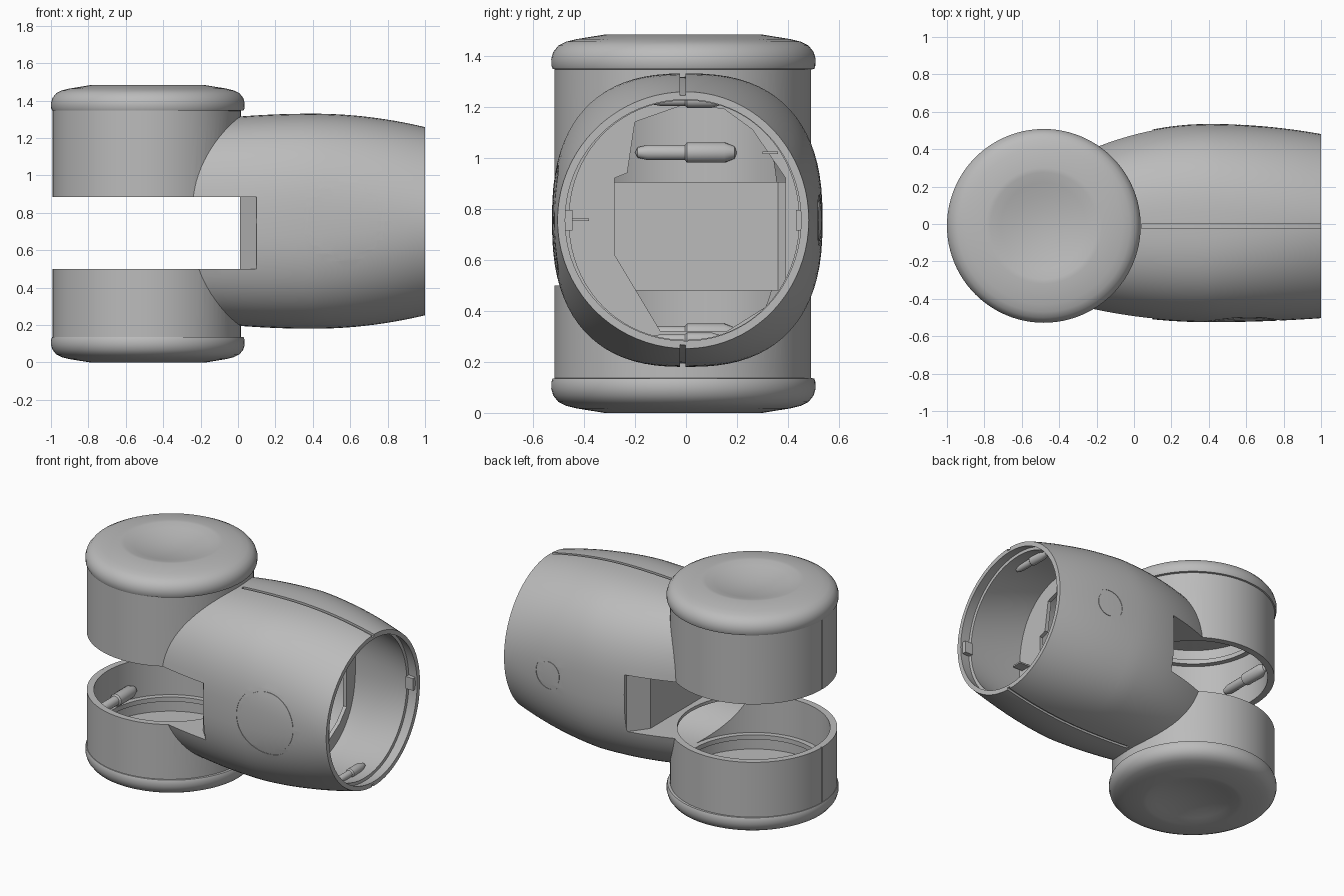
import bpy, bmesh, math
from mathutils import Matrix, Vector

if "Cube" in bpy.data.objects:
    bpy.data.objects.remove(bpy.data.objects["Cube"])

grey = bpy.data.materials.new("plain grey")
grey.use_nodes = True
grey.diffuse_color = (0.5, 0.5, 0.5, 1)
grey.node_tree.nodes["Principled BSDF"].inputs["Base Color"].default_value = (0.5, 0.5, 0.5, 1)

CAP_AXIS = Vector((-0.482, -0.01, 0))
DRUM_AXIS = Vector((-0.488, -0.013, 0))
MID_Z = 0.755                      # sleeve centre height
SEAM_Y = -0.012


def finish(name, bm):
    bmesh.ops.recalc_face_normals(bm, faces=bm.faces)
    me = bpy.data.meshes.new(name)
    bm.to_mesh(me)
    bm.free()
    me.materials.append(grey)
    ob = bpy.data.objects.new(name, me)
    bpy.context.collection.objects.link(ob)
    return ob


def smooth(ob, angle=32):
    bpy.ops.object.select_all(action="DESELECT")
    ob.select_set(True)
    bpy.context.view_layer.objects.active = ob
    bpy.ops.object.shade_smooth_by_angle(angle=math.radians(angle))


def boolean(ob, other, op):
    mod = ob.modifiers.new(op, "BOOLEAN")
    mod.operation, mod.object, mod.solver = op, other, "EXACT"
    bpy.context.view_layer.objects.active = ob
    bpy.ops.object.modifier_apply(modifier=mod.name)
    bpy.data.objects.remove(other)


def box(name, lo, hi):
    bm = bmesh.new()
    lo, hi = Vector(lo), Vector(hi)
    size = Matrix.Diagonal((*(hi - lo), 1))
    bmesh.ops.create_cube(bm, size=1, matrix=Matrix.Translation((lo + hi) / 2) @ size)
    return finish(name, bm)


def prism(name, points, depth):
    """Extrude a closed outline of 3D points along a vector."""
    bm = bmesh.new()
    face = bm.faces.new([bm.verts.new(p) for p in points])
    top = bmesh.ops.extrude_face_region(bm, geom=[face])["geom"]
    bmesh.ops.translate(bm, verts=[v for v in top if isinstance(v, bmesh.types.BMVert)], vec=depth)
    return finish(name, bm)


def lathe(name, profile, steps=96, closed=True, centre=(0, 0, 0)):
    """Spin (radius, z) points about a vertical axis."""
    bm = bmesh.new()
    vs = [bm.verts.new((r, 0, z)) for r, z in profile]
    for i in range(len(vs) - (0 if closed else 1)):
        bm.edges.new((vs[i], vs[(i + 1) % len(vs)]))
    bmesh.ops.spin(bm, geom=bm.verts[:] + bm.edges[:], cent=(0, 0, 0), axis=(0, 0, 1),
                   angle=2 * math.pi, steps=steps, use_duplicate=False)
    bmesh.ops.remove_doubles(bm, verts=bm.verts, dist=1e-5)
    bmesh.ops.translate(bm, verts=bm.verts, vec=centre)
    return finish(name, bm)


def drum(name, r, z0, z1):
    return lathe(name, [(0, z0), (r, z0), (r, z1), (0, z1)], closed=False, centre=DRUM_AXIS)


def barrel(name, offset, x0, x1, lip=0, rings=24, sides=80):
    """Loft of rounded-square sections along x, inset by offset."""
    bm = bmesh.new()
    stations = [(x0 + (x1 - x0) * i / rings, offset) for i in range(rings + 1)]
    if lip:
        stations = [s for s in stations if s[0] < 0.93] + [(0.93, offset), (0.932, lip), (x1, lip)]
    loops = []
    for x, off in stations:
        d, mouth = (x - 0.4) ** 2, x > 0.4
        back = 0.535 - (0.15 if mouth else 0.33) * d - off
        front = 0.525 - (0.06 if mouth else 0.17) * d - off
        half_z = 0.575 - (0.2 if mouth else 0.1) * d - off
        p = 2 / (2.5 - 0.5 * min(1, max(0, (x - 0.4) / 0.6)))
        ring = []
        for k in range(sides):
            c, s = math.cos(k * math.tau / sides), math.sin(k * math.tau / sides)
            y = back * c ** p if c > 0 else -front * (-c) ** p
            ring.append(bm.verts.new((x, y, MID_Z + half_z * math.copysign(abs(s) ** p, s))))
        loops.append(ring)
    for a, b in zip(loops, loops[1:]):
        for k in range(sides):
            n = (k + 1) % sides
            bm.faces.new((a[k], a[n], b[n], b[k]))
    bm.faces.new(loops[0])
    bm.faces.new(loops[-1])
    return finish(name, bm)


def slot(name, g):
    """Gap between the two hinge drums, with slanted cheeks, grown by g."""
    pts = [(-1.3, -0.8), (0.1 + g, -0.8), (0.1 + g, -0.48), (0.01 + g, -0.38),
           (0.01 + g, 0.36), (0.1 + g, 0.48), (0.1 + g, 0.8), (-1.3, 0.8)]
    return prism(name, [(x, y, 0.5 - g) for x, y in pts], (0, 0, 0.385 + 2 * g))


# Outer shell: hinge drum joined to the barrel sleeve
shell = drum("joint_shell", 0.503, 0.13, 1.355)
boolean(shell, barrel("sleeve", 0, -0.3, 1.0), "UNION")

# Hollow inside, leaving a wall behind the slot
hollow = barrel("hollow", 0.05, -0.28, 1.02, lip=0.03)
boolean(hollow, slot("slot_wall", 0.02), "DIFFERENCE")
boolean(hollow, drum("drum_hollow", 0.46, 0.14, 1.345), "UNION")
boolean(shell, hollow, "DIFFERENCE")
boolean(shell, slot("slot_cut", 0), "DIFFERENCE")


def groove(mask, depth):
    """Cut the mask's area into the sleeve skin to a given depth."""
    boolean(mask, barrel("core", depth, -0.35, 1.1), "DIFFERENCE")
    boolean(shell, mask, "DIFFERENCE")


# Seam along the sleeve and down the back of the drum
for lo, hi in ((1.2, 1.345), (0.14, 0.3)):
    groove(box("seam", (0.04, SEAM_Y - 0.011, lo), (1.05, SEAM_Y + 0.011, hi)), 0.014)
boolean(shell, box("back_seam", (-1.1, -0.015, 0.1), (-0.983, -0.009, 1.4)), "DIFFERENCE")

# Round cover outlines: large on the front flank, small on the back
for side, x, r in ((-1, 0.57, 0.215), (1, 0.64, 0.1)):
    ring = lathe("cover_ring", [(r - 0.02, 0.3), (r, 0.3), (r, 0.7), (r - 0.02, 0.7)], steps=64)
    ring.data.transform(Matrix.Translation((x, 0, MID_Z)) @
                        Matrix.Rotation(-side * math.pi / 2, 4, "X"))
    groove(ring, 0.003)
smooth(shell)

# Bulkhead inside the sleeve with an irregular cable opening
bulkhead = barrel("bulkhead", 0.045, 0.5, 0.525, rings=1)
opening = [(-0.28, 0.62), (-0.1, 0.32), (0.16, 0.32), (0.32, 0.42), (0.39, 0.5), (0.39, 0.92),
           (0.26, 1.11), (0.15, 1.19), (0, 1.21), (-0.2, 1.14), (-0.23, 0.94), (-0.28, 0.92)]
boolean(bulkhead, prism("opening", [(0.4, y, z) for y, z in opening], (0.2, 0, 0)), "DIFFERENCE")

# End caps with a dished centre
cap_profile = [(0, 0.045), (0.08, 0.041), (0.16, 0.03), (0.23, 0.015), (0.285, 0.002), (0.31, 0),
               (0.42, 0.018), (0.46, 0.028), (0.49, 0.043), (0.51, 0.068), (0.518, 0.095),
               (0.517, 0.122), (0.512, 0.135), (0.495, 0.137), (0, 0.137)]
smooth(lathe("bottom_cap", cap_profile, closed=False, centre=CAP_AXIS), 40)
smooth(lathe("top_cap", [(r, 1.482 - z) for r, z in cap_profile], closed=False, centre=CAP_AXIS), 40)

# Ledges inside the drums
for name, z in (("lower_ledge", 0.22), ("upper_ledge", 1.23)):
    smooth(lathe(name, [(0.465, z), (0.425, z), (0.425, z + 0.03), (0.465, z + 0.03)],
                 centre=DRUM_AXIS))


# Screw bosses bridging the seam
def boss(name, x, z, r=0.04, length=0.2):
    prof = [(0, -length), (r * 0.6, -length + 0.01), (r, -length + 0.05), (r, -0.004),
            (r * 0.75, 0.004), (r * 0.75, length - 0.05), (r * 0.5, length - 0.01), (0, length)]
    ob = lathe(name, prof, steps=20, closed=False)
    ob.data.transform(Matrix.Translation((x, 0, z)) @ Matrix.Rotation(math.pi / 2, 4, "X"))
    smooth(ob)


boss("upper_drum_boss", -0.9, 1.02)
boss("lower_drum_boss", -0.9, 0.31)
boss("sleeve_top_boss", 0.82, 1.225, 0.03, 0.15)
boss("sleeve_bottom_boss", 0.82, 0.285, 0.03, 0.15)

# Catches and fins inside the sleeve mouth
for name, y0, y1 in (("right_catch", -0.475, -0.445), ("left_catch", 0.43, 0.46)):
    box(name, (0.93, y0, 0.715), (0.985, y1, 0.795))
box("right_fin", (0.52, -0.45, 0.752), (0.6, -0.38, 0.762))
box("left_fin", (0.52, 0.3, 1.015), (0.6, 0.36, 1.025))
